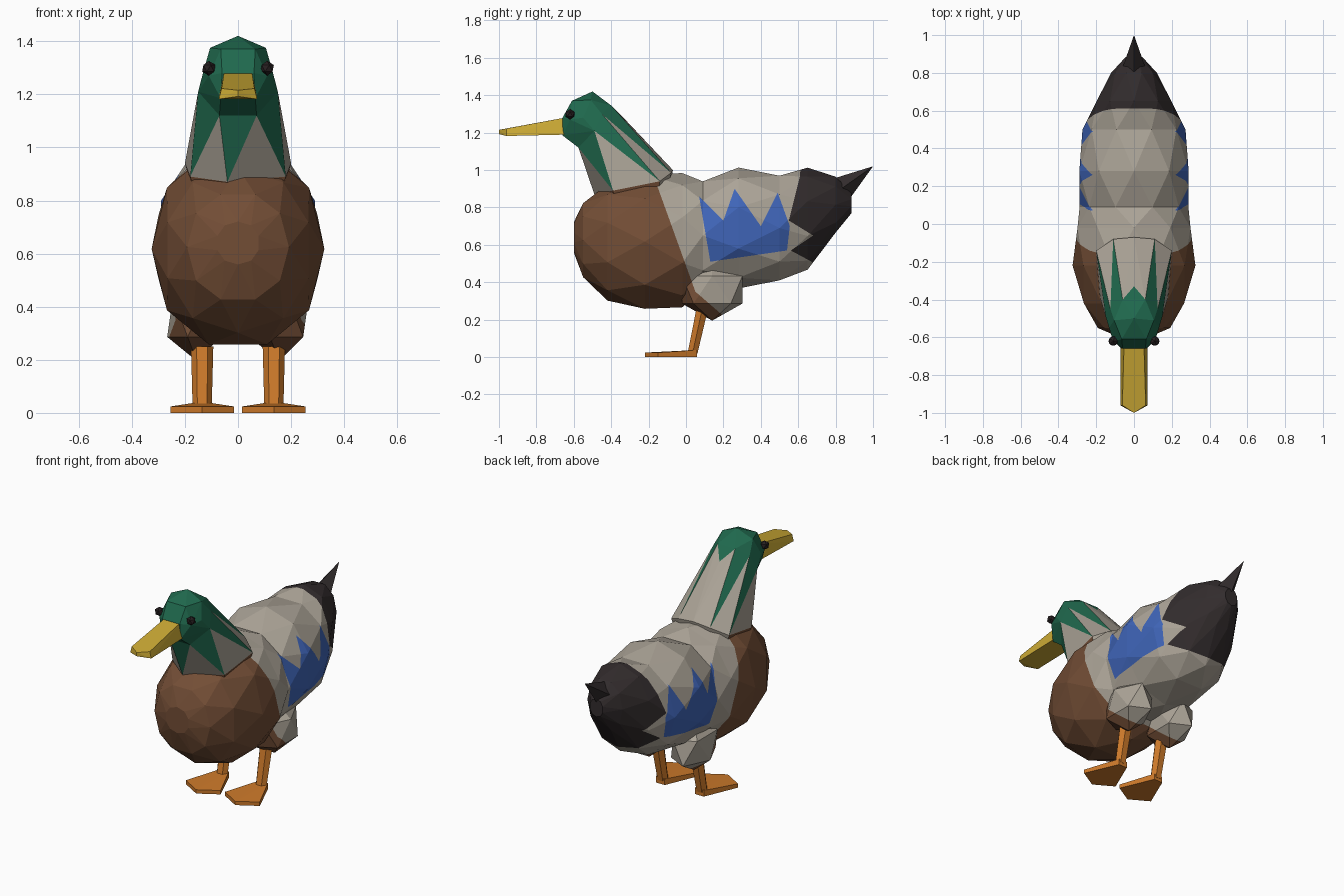
import bpy, bmesh, math
from mathutils import Vector, Matrix

if "Cube" in bpy.data.objects:
    bpy.data.objects.remove(bpy.data.objects["Cube"])


def material(name, rgb):
    m = bpy.data.materials.new(name)
    m.diffuse_color = (*rgb, 1)
    m.use_nodes = True
    m.node_tree.nodes["Principled BSDF"].inputs["Base Color"].default_value = m.diffuse_color
    return m


GREY = material("warm_grey", (0.41, 0.37, 0.31))
BROWN = material("chestnut_brown", (0.17, 0.075, 0.036))
GREEN = material("deep_green", (0.014, 0.14, 0.075))
BLUE = material("wing_blue", (0.05, 0.13, 0.48))
DARK = material("tail_black", (0.032, 0.025, 0.026))
YELLOW = material("bill_yellow", (0.60, 0.40, 0.035))
ORANGE = material("leg_orange", (0.60, 0.19, 0.023))
EYE = material("eye_black", (0.02, 0.014, 0.015))


def finish(name, bm, *mats):
    bmesh.ops.recalc_face_normals(bm, faces=bm.faces)
    me = bpy.data.meshes.new(name)
    bm.to_mesh(me)
    bm.free()
    for m in mats:
        me.materials.append(m)
    ob = bpy.data.objects.new(name, me)
    bpy.context.collection.objects.link(ob)
    return ob


def hull(name, points, mat):
    bm = bmesh.new()
    for p in points:
        bm.verts.new(p)
    res = bmesh.ops.convex_hull(bm, input=bm.verts)
    loose = [v for v in bm.verts if not v.link_faces]
    bmesh.ops.delete(bm, geom=loose, context='VERTS')
    return finish(name, bm, mat)


def both(points):
    return [(s * x, y, z) for x, y, z in points for s in (1, -1) if x or s == 1]


def inside(y, z, poly):
    hit = False
    for (y1, z1), (y2, z2) in zip(poly, poly[1:] + poly[:1]):
        if (z1 > z) != (z2 > z) and y < y1 + (z - z1) * (y2 - y1) / (z2 - z1):
            hit = not hit
    return hit


def paint(bm, poly, index):
    """Cut the side outline into the mesh, colour the faces within it, tidy up."""
    for (y1, z1), (y2, z2) in zip(poly, poly[1:] + poly[:1]):
        bmesh.ops.bisect_plane(bm, geom=bm.verts[:] + bm.edges[:] + bm.faces[:],
                               dist=1e-5, plane_co=(0, y1, z1),
                               plane_no=Vector((0, z1 - z2, y2 - y1)).normalized())
    for f in bm.faces:
        c = f.calc_center_median()
        if inside(c.y, c.z, poly):
            f.material_index = index
    bmesh.ops.dissolve_limit(bm, angle_limit=0.004, verts=bm.verts[:],
                             edges=bm.edges[:], delimit={'MATERIAL'})
    bmesh.ops.triangulate(bm, faces=[f for f in bm.faces if len(f.verts) > 3])


# Side outlines (y, z) of the plumage patches
breast_patch = [(-1, 0.96), (-0.17, 0.96), (0.05, 0.35), (0.2, 0.22), (0.2, 0), (-1, 0)]
wing_patch = [(0.13, 0.51), (0.54, 0.57), (0.555, 0.70), (0.49, 0.88), (0.40, 0.70),
              (0.26, 0.90), (0.20, 0.73), (0.07, 0.86)]
tail_patch = [(0.62, 1.2), (0.61, 0.97), (0.55, 0.73), (0.68, 0.65), (0.56, 0.57),
              (0.69, 0.50), (0.72, 0.3), (1.1, 0.3), (1.1, 1.2)]

# Body: staggered rings along y (y, bottom, top, half width)
rings = [(-0.60, 0.56, 0.72, 0.08), (-0.55, 0.42, 0.83, 0.19), (-0.42, 0.305, 0.92, 0.275),
         (-0.22, 0.245, 0.99, 0.322), (-0.02, 0.27, 0.98, 0.31), (0.09, 0.35, 0.95, 0.285),
         (0.28, 0.37, 1.01, 0.30), (0.50, 0.40, 0.98, 0.27), (0.65, 0.47, 1.01, 0.205),
         (0.80, 0.66, 0.97, 0.12), (0.885, 0.77, 0.88, 0.045)]
N = 10
bm = bmesh.new()
loops = []
for i, (y, lo, hi, rx) in enumerate(rings):
    loop = []
    for j in range(N):
        a = math.pi / 2 + 2 * math.pi * (j + 0.5 * (i % 2)) / N
        c, s = [math.copysign(abs(t) ** 0.92, t) for t in (math.cos(a), math.sin(a))]
        loop.append(bm.verts.new((1.01 * rx * c, y, (lo + hi) / 2 + 1.01 * (hi - lo) / 2 * s)))
    loops.append(loop)
for i, (a, b) in enumerate(zip(loops, loops[1:])):
    for j in range(N):
        k = (j + 1) % N
        if i % 2 == 0:
            tris = (a[j], a[k], b[j]), (a[k], b[k], b[j])
        else:
            tris = (a[j], b[k], b[j]), (a[j], a[k], b[k])
        for t in tris:
            bm.faces.new(t)
bm.faces.new(loops[0])
bm.faces.new(loops[-1])
paint(bm, breast_patch, 1)
paint(bm, wing_patch, 2)
paint(bm, tail_patch, 3)
finish("body", bm, GREY, BROWN, BLUE, DARK)

# Tail tip
hull("tail_tip", both([(0.06, 0.83, 0.90), (0, 0.79, 0.955), (0, 0.885, 0.86),
                       (0, 1.0, 1.02)]), DARK)

# Neck: triangle band, green points running down between grey ones
low_half = [(0.18, -0.39, 0.89), (0.2, -0.14, 0.94), (0.11, -0.08, 0.985)]
up_half = [(0.07, -0.575, 1.12), (0.15, -0.49, 1.21), (0.125, -0.45, 1.30), (0.06, -0.40, 1.345)]


def mirrored(points):
    return [(-x, y, z) for x, y, z in reversed(points)]


low = [(-0.04, -0.49, 0.87)] + low_half + [(0, -0.07, 1.0)] + mirrored(low_half)
up = up_half + mirrored(up_half)
bm = bmesh.new()
L = [bm.verts.new(p) for p in low]
U = [bm.verts.new(p) for p in up]
S = [bm.verts.new((x * 0.8, -0.26 + (y + 0.26) * 0.85, z - 0.14)) for x, y, z in low]
nape = bm.verts.new((0, -0.33, 1.275))
for j in range(8):
    k = (j + 1) % 8
    bm.faces.new((L[j], L[k], U[j]))
    if j == 4:
        bm.faces.new((U[3], U[4], nape)).material_index = 1
        bm.faces.new((U[3], nape, L[4]))
        bm.faces.new((nape, U[4], L[4]))
    else:
        bm.faces.new((U[j - 1], U[j], L[j])).material_index = 1
    skirt = bm.faces.new((L[j], S[j], S[k], L[k]))
    skirt.material_index = 2 if (low[j][1] + low[k][1]) / 2 < -0.2 else 0
bm.faces.new(U)
bm.faces.new(S)
finish("neck", bm, GREY, GREEN, BROWN)

# Head
hull("head", up + both([(0.06, -0.66, 1.28), (0.065, -0.66, 1.185), (0.11, -0.62, 1.27),
                        (0.065, -0.61, 1.37), (0, -0.50, 1.42), (0.105, -0.51, 1.375),
                        (0.132, -0.55, 1.28)]), GREEN)

# Bill
hull("bill", both([(0.052, -0.62, 1.285), (0.072, -0.62, 1.19), (0.062, -0.96, 1.222),
                   (0.072, -0.96, 1.182), (0, -1.0, 1.215), (0, -1.0, 1.192)]), YELLOW)

for s, side in ((1, "right"), (-1, "left")):
    # Eye
    bm = bmesh.new()
    bmesh.ops.create_icosphere(bm, subdivisions=1, radius=0.028,
                               matrix=Matrix.Translation((s * 0.11, -0.62, 1.298)))
    finish("eye_" + side, bm, EYE)

    # Thigh, brown in front and grey behind
    bm = bmesh.new()
    bmesh.ops.create_icosphere(bm, subdivisions=1, radius=1,
                               matrix=Matrix.Translation((s * 0.155, 0.14, 0.36))
                               @ Matrix.Diagonal((0.125, 0.19, 0.165, 1)))
    paint(bm, breast_patch, 1)
    finish("thigh_" + side, bm, GREY, BROWN)

    # Shank: slanted six-sided post
    post = []
    for y, z, r in ((0.085, 0.25, 0.042), (0.035, 0.02, 0.036)):
        for j in range(6):
            a = math.pi * j / 3
            post.append((s * 0.135 + r * math.cos(a), y + 0.85 * r * math.sin(a), z))
    hull("shank_" + side, post, ORANGE)

    # Webbed foot
    outline = [(0.105, 0.06), (0.165, 0.06), (0.255, -0.15), (0.135, -0.22), (0.015, -0.15)]
    hull("foot_" + side, [(s * x, y, z) for x, y in outline
                          for z in (0, 0.038 if y > 0 else 0.024)], ORANGE)
